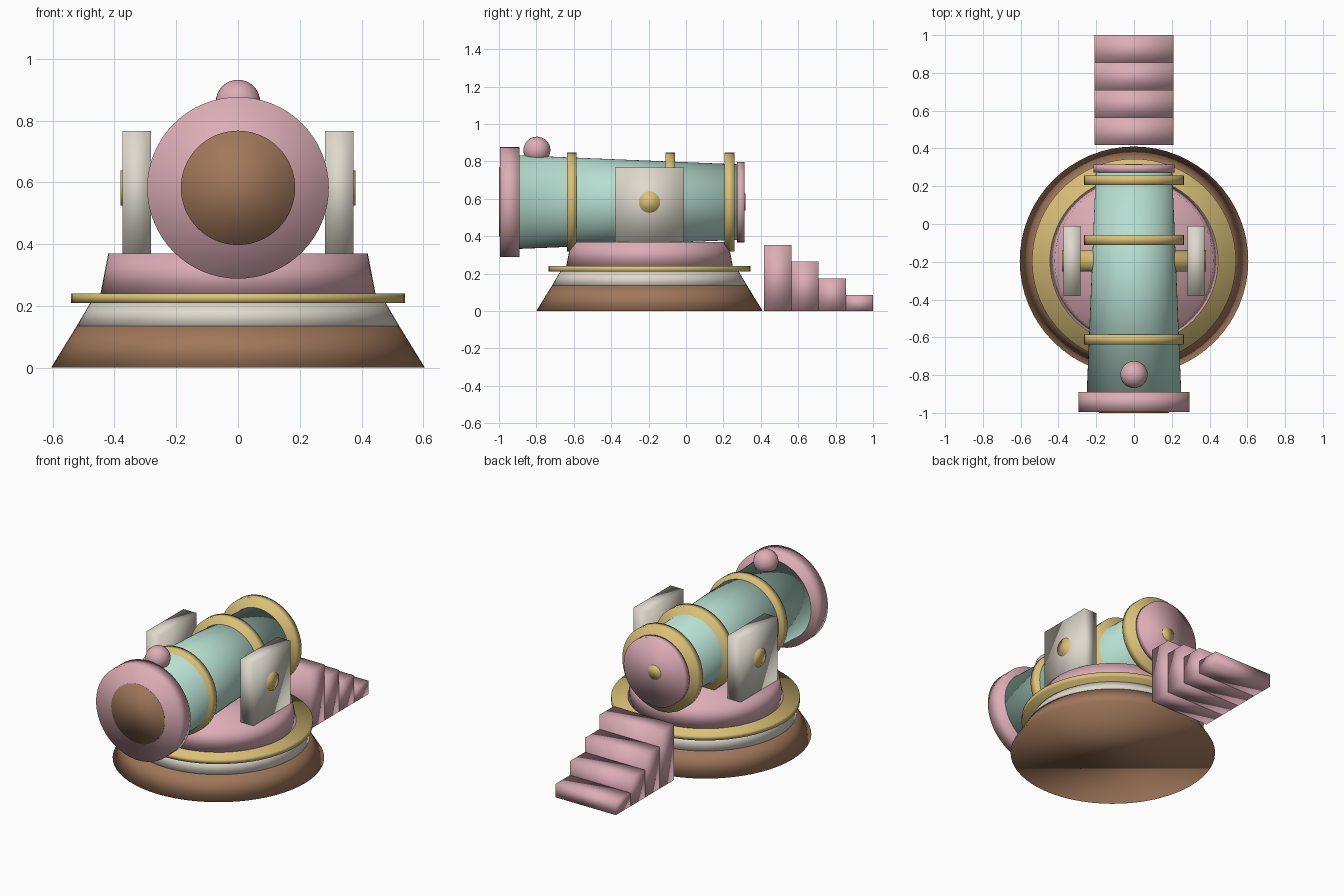
import bpy
from math import pi

cube = bpy.data.objects.get("Cube")
if cube:
    bpy.data.objects.remove(cube, do_unlink=True)


def linear(c):
    c /= 255
    return c / 12.92 if c <= 0.04045 else ((c + 0.055) / 1.055) ** 2.4


def material(name, *rgb):
    mat = bpy.data.materials.new(name)
    mat.use_nodes = True
    color = [linear(c) for c in rgb] + [1]
    mat.diffuse_color = color
    mat.node_tree.nodes["Principled BSDF"].inputs["Base Color"].default_value = color
    return mat


pink = material("dusty pink", 221, 173, 183)
teal = material("pale teal", 182, 222, 209)
gold = material("soft gold", 219, 193, 120)
cream = material("warm cream", 222, 217, 205)
brown = material("wood brown", 160, 119, 90)

PIVOT_Y = -0.195   # centre of the base and the axle
AXIS_Z = 0.582     # height of the barrel axis
TURN = {"x": (0, pi / 2, 0), "y": (-pi / 2, 0, 0), "z": (0, 0, 0)}


def finish(name, mat):
    obj = bpy.context.object
    obj.name = obj.data.name = name
    obj.data.materials.append(mat)
    # Fully smooth normals, caps included, give the soft moulded look
    bpy.ops.object.shade_smooth()
    return obj


def drum(name, mat, axis, start, end, r1, r2=None):
    """Round or tapered solid between two positions along an axis."""
    mid = (start + end) / 2
    loc = {"x": (mid, PIVOT_Y, AXIS_Z), "y": (0, mid, AXIS_Z),
           "z": (0, PIVOT_Y, mid)}[axis]
    bpy.ops.mesh.primitive_cone_add(
        vertices=64, radius1=r1, radius2=r1 if r2 is None else r2,
        depth=end - start, location=loc, rotation=TURN[axis])
    return finish(name, mat)


def box(name, mat, low, high):
    bpy.ops.mesh.primitive_cube_add(
        size=1, location=[(a + b) / 2 for a, b in zip(low, high)])
    bpy.context.object.scale = [b - a for a, b in zip(low, high)]
    bpy.ops.object.transform_apply(location=False, rotation=False, scale=True)
    return finish(name, mat)


# Round stepped base
drum("base_foot", brown, "z", 0, 0.135, 0.605, 0.522)
drum("base_band", cream, "z", 0.135, 0.21, 0.522, 0.478)
drum("base_trim", gold, "z", 0.21, 0.24, 0.54)
drum("turntable", pink, "z", 0.24, 0.37, 0.445, 0.42)

# Tapered barrel with muzzle and breech
drum("barrel", teal, "y", -0.89, 0.28, 0.25, 0.202)
drum("muzzle_ring", pink, "y", -0.995, -0.89, 0.294)
drum("muzzle_bore", brown, "y", -1.0, -0.99, 0.185)
drum("breech_cap", pink, "y", 0.273, 0.314, 0.215)
drum("breech_button", gold, "y", 0.30, 0.318, 0.045)
for i, y in enumerate((-0.611, -0.084, 0.232)):
    drum(f"barrel_band_{i + 1}", gold, "y", y - 0.026, y + 0.026, 0.264)

# Sighting ball on top of the muzzle end
bpy.ops.mesh.primitive_uv_sphere_add(
    segments=32, ring_count=16, radius=0.072, location=(0, -0.797, 0.86))
finish("sight_ball", pink)

# Side brackets and the axle through them
for side, x in (("right", -0.328), ("left", 0.328)):
    box(f"{side}_bracket", cream,
        (x - 0.046, PIVOT_Y - 0.185, 0.37), (x + 0.046, PIVOT_Y + 0.185, 0.766))
drum("axle", gold, "x", -0.381, 0.381, 0.057)

# Four steps behind the base
RUN, RISE = 0.1455, 0.0895
for i in range(4):
    back = 1.0 - i * RUN
    box(f"step_{i + 1}", pink, (-0.21, back - RUN, 0), (0.21, back, (i + 1) * RISE - 0.005))
